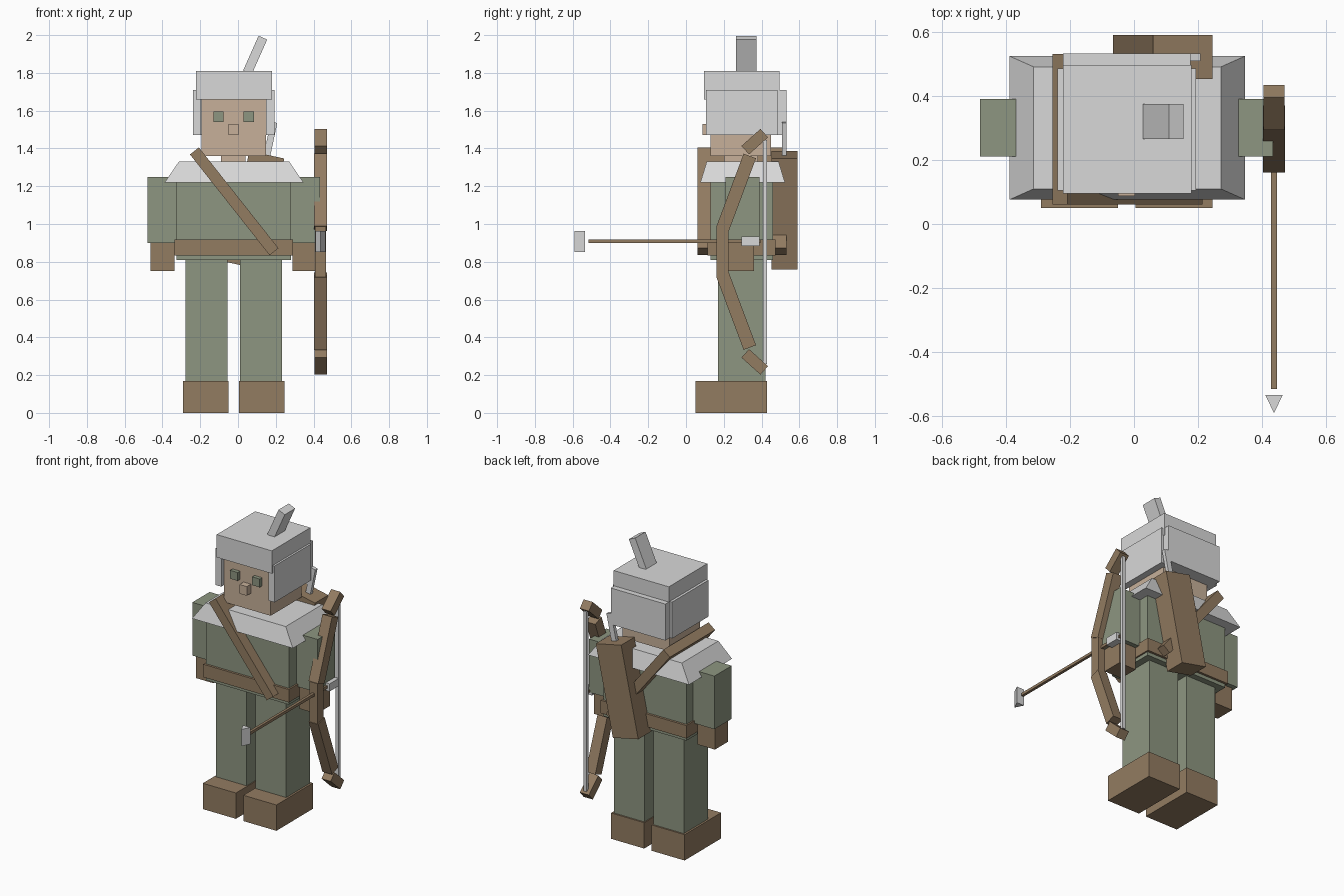
import bpy, bmesh
from math import radians
from mathutils import Matrix, Vector

cube = bpy.data.objects.get("Cube")
if cube:
    bpy.data.objects.remove(cube, do_unlink=True)


def material(name, rgb):
    m = bpy.data.materials.new(name)
    m.use_nodes = True
    m.diffuse_color = (*rgb, 1)
    bsdf = next(n for n in m.node_tree.nodes if n.type == "BSDF_PRINCIPLED")
    bsdf.inputs["Base Color"].default_value = (*rgb, 1)
    return m


LEATHER = material("leather brown", (0.29, 0.20, 0.12))
GREEN = material("cloth green", (0.27, 0.305, 0.218))
GREY = material("light grey", (0.69, 0.69, 0.69))
SKIN = material("skin", (0.57, 0.435, 0.32))


def finish(name, bm, mat, location):
    mesh = bpy.data.meshes.new(name)
    bm.to_mesh(mesh)
    bm.free()
    mesh.materials.append(mat)
    obj = bpy.data.objects.new(name, mesh)
    obj.location = location
    bpy.context.collection.objects.link(obj)
    return obj


def block(name, mat, center, size, tilt=0, axis="Y"):
    """Box by centre and size, optionally tilted about one axis."""
    bm = bmesh.new()
    bmesh.ops.create_cube(bm, size=1)
    bm.transform(Matrix.Rotation(radians(tilt), 4, axis) @ Matrix.Diagonal((*size, 1)))
    return finish(name, bm, mat, center)


def span(name, mat, x, y, z):
    """Box by its ranges on the three axes."""
    ranges = (x, y, z)
    return block(name, mat, [(a + b) / 2 for a, b in ranges], [b - a for a, b in ranges])


MID = -0.023  # body centre line

# Legs, boots, arms, hands and eyes, one of each per side
for side, s in (("right", -1), ("left", 1)):
    def pair(name, mat, inner, outer, y, z):
        span(f"{side}_{name}", mat, sorted((MID + s * inner, MID + s * outer)), y, z)

    pair("leg", GREEN, 0.033, 0.255, (0.17, 0.42), (0.17, 0.82))
    pair("boot", LEATHER, 0.027, 0.268, (0.05, 0.43), (0, 0.17))
    pair("arm", GREEN, 0.298, 0.457, (0.21, 0.39), (0.9, 1.25))
    pair("hand", LEATHER, 0.312, 0.44, (0.225, 0.36), (0.75, 0.9))
    pair("eye", GREEN, 0.053, 0.108, (0.105, 0.15), (1.54, 1.595))
    pair("hood_flap", GREY, 0.172, 0.216, (0.105, 0.485), (1.47, 1.71))

# Body and belt
span("torso", GREEN, (-0.325, 0.28), (0.13, 0.46), (0.81, 1.25))
span("belt", LEATHER, (-0.335, 0.29), (0.115, 0.475), (0.833, 0.918))
span("neck", SKIN, (-0.09, 0.04), (0.2, 0.38), (1.3, 1.37))

# Shoulder cape, tapering upward
bm = bmesh.new()
bmesh.ops.create_cube(bm, size=1)
bm.transform(Matrix.Diagonal((0.735, 0.448, 0.11, 1)))
for v in bm.verts:
    if v.co.z > 0:
        v.co.x *= 0.795
        v.co.y *= 0.85
finish("shoulder_cape", bm, GREY, (-0.021, 0.3, 1.275))

# Head and hood
span("head", SKIN, (-0.193, 0.147), (0.13, 0.45), (1.36, 1.7))
span("nose", SKIN, (-0.05, 0.003), (0.087, 0.14), (1.47, 1.53))
span("hood_top", GREY, (-0.222, 0.18), (0.095, 0.496), (1.66, 1.81))
span("hood_back", GREY, (-0.222, 0.176), (0.44, 0.532), (1.47, 1.71))
block("hood_plume", GREY, (0.091, 0.32, 1.895), (0.05, 0.108, 0.2), 24)

# Chest strap and quiver
block("chest_strap", LEATHER, (-0.02, 0.296, 1.12), (0.06, 0.47, 0.68), -38.3)
block("quiver", LEATHER, (0.09, 0.521, 1.073), (0.189, 0.138, 0.6), 12)
block("quiver_feather", GREY, (0.172, 0.52, 1.45), (0.035, 0.024, 0.18), 12)

# Bow, symmetric above and below the grip
BOW_X, GRIP_Z = 0.437, 0.853
block("bow_grip", LEATHER, (BOW_X, 0.193, GRIP_Z), (0.06, 0.064, 0.265))
for side, s in (("upper", 1), ("lower", -1)):
    block(f"bow_{side}_limb", LEATHER, (BOW_X, 0.266, GRIP_Z + s * 0.315),
          (0.07, 0.07, 0.41), -20.5 * s, "X")
    block(f"bow_{side}_tip", LEATHER, (BOW_X, 0.364, GRIP_Z + s * 0.583),
          (0.066, 0.06, 0.135), -48 * s, "X")
span("bow_string", GREY, (BOW_X - 0.01, BOW_X + 0.01), (0.407, 0.428), (0.26, 1.446))

# Nocked arrow with a triangular head
ARROW_Z = 0.908
block("arrow_shaft", LEATHER, (BOW_X, -0.06, ARROW_Z), (0.018, 0.91, 0.018))
block("arrow_feather", GREY, (BOW_X, 0.341, ARROW_Z), (0.05, 0.095, 0.05))
bm = bmesh.new()
corners = [bm.verts.new((x, y, -0.055)) for x, y in ((-0.027, 0.028), (0, -0.028), (0.027, 0.028))]
base = bm.faces.new(corners)
top = bmesh.ops.extrude_face_region(bm, geom=[base])["geom"]
bmesh.ops.translate(bm, vec=Vector((0, 0, 0.11)),
                    verts=[g for g in top if isinstance(g, bmesh.types.BMVert)])
bmesh.ops.recalc_face_normals(bm, faces=bm.faces)
finish("arrow_head", bm, GREY, (BOW_X, -0.562, ARROW_Z))
